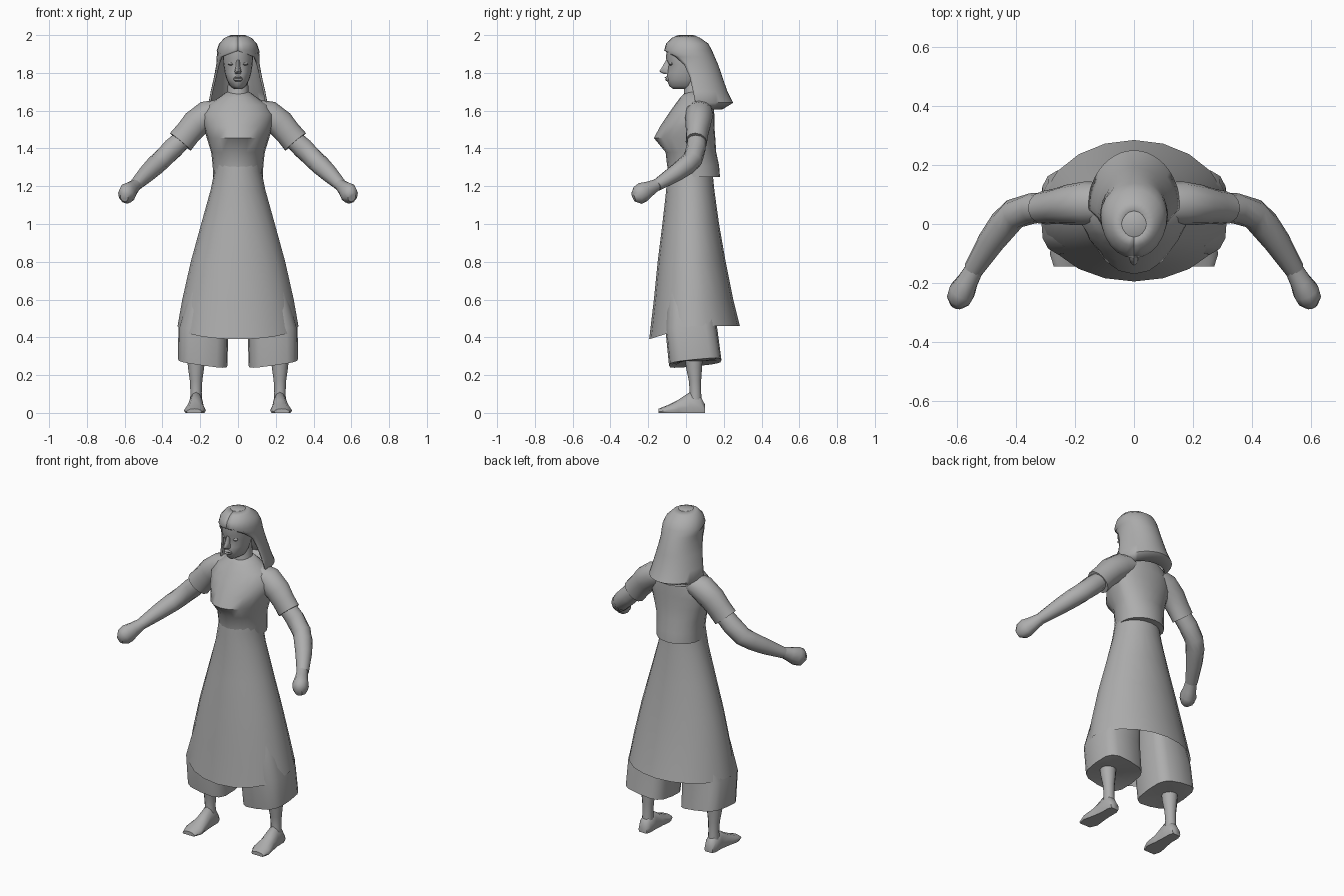
import bpy
import bmesh
from math import sin, cos, pi, copysign
from mathutils import Vector

default_cube = bpy.data.objects.get("Cube")
if default_cube:
    bpy.data.objects.remove(default_cube, do_unlink=True)

# One plain clay colour for the whole figure
clay = bpy.data.materials.new("clay grey")
clay.use_nodes = True
clay.diffuse_color = (0.42, 0.42, 0.42, 1)
clay.node_tree.nodes["Principled BSDF"].inputs["Base Color"].default_value = clay.diffuse_color


def loft(name, rings, closed=True, cap_start=True, cap_end=True, angle=50):
    """Skin a list of equally long point rings and shade the result."""
    bm = bmesh.new()
    rows = [[bm.verts.new(point) for point in ring] for ring in rings]
    count = len(rows[0])
    for lower, upper in zip(rows, rows[1:]):
        for i in range(count if closed else count - 1):
            j = (i + 1) % count
            bm.faces.new((lower[i], lower[j], upper[j], upper[i]))
    if closed and cap_start:
        bm.faces.new(rows[0])
    if closed and cap_end:
        bm.faces.new(rows[-1])
    bmesh.ops.recalc_face_normals(bm, faces=bm.faces)
    mesh = bpy.data.meshes.new(name)
    bm.to_mesh(mesh)
    bm.free()
    mesh.materials.append(clay)
    obj = bpy.data.objects.new(name, mesh)
    bpy.context.collection.objects.link(obj)
    bpy.ops.object.select_all(action='DESELECT')
    obj.select_set(True)
    bpy.context.view_layer.objects.active = obj
    bpy.ops.object.shade_smooth_by_angle(angle=angle * pi / 180)
    return obj


def level_ring(z, front, back, half_width, middle=None, center=0, sides=16, power=1):
    """Horizontal ring with separate front and back depth; power < 1 is boxier."""
    if middle is None:
        middle = (front + back) / 2
    points = []
    for i in range(sides):
        a = 2 * pi * i / sides
        c = copysign(abs(cos(a)) ** power, cos(a))
        s = copysign(abs(sin(a)) ** power, sin(a))
        depth = back - middle if s > 0 else middle - front
        points.append(Vector((center + half_width * c, middle + depth * s, z)))
    return points


def tube_rings(path, sides=12):
    """Rings square to a path of (x, y, z, height radius, side radius)."""
    centers = [Vector(p[:3]) for p in path]
    rings = []
    for i, p in enumerate(path):
        along = (centers[min(i + 1, len(path) - 1)] - centers[max(i - 1, 0)]).normalized()
        side = along.cross(Vector((0, 0, 1))).normalized()
        up = side.cross(along)
        angles = [2 * pi * k / sides for k in range(sides)]
        rings.append([centers[i] + up * p[3] * cos(a) + side * p[4] * sin(a) for a in angles])
    return rings


def pair(name, rings, **options):
    """Build a part on the left and its mirror on the right."""
    loft("left_" + name, rings, **options)
    flipped = [[Vector((-p.x, p.y, p.z)) for p in ring] for ring in rings]
    loft("right_" + name, flipped, **options)


# Long skirt, with the hem dipping at the front
skirt = [level_ring(*row, middle=0.03, sides=20) for row in (
    (1.4, -0.09, 0.13, 0.12), (1.28, -0.1, 0.14, 0.125), (1.18, -0.105, 0.15, 0.145),
    (1, -0.125, 0.175, 0.195), (0.8, -0.15, 0.21, 0.25), (0.6, -0.17, 0.25, 0.295),
    (0.46, -0.195, 0.285, 0.32))]
for point in skirt[-1]:
    if point.y < 0.03:
        point.z -= 0.07 * (0.03 - point.y) / 0.225
loft("skirt", skirt, cap_end=False)

# Bodice with bust and a loose lower back edge
loft("bodice", [level_ring(*row, middle=0.06, sides=20) for row in (
    (1.25, -0.085, 0.18, 0.132), (1.31, -0.1, 0.175, 0.134), (1.38, -0.108, 0.16, 0.142),
    (1.455, -0.17, 0.155, 0.165), (1.52, -0.135, 0.15, 0.185), (1.58, -0.095, 0.15, 0.195),
    (1.63, -0.06, 0.145, 0.16), (1.67, -0.03, 0.13, 0.1), (1.7, 0, 0.1, 0.06))])

# Short sleeves
pair("sleeve", tube_rings((
    (0.1, 0.07, 1.6, 0.06, 0.07), (0.16, 0.07, 1.58, 0.075, 0.075),
    (0.225, 0.065, 1.53, 0.075, 0.068), (0.265, 0.06, 1.483, 0.07, 0.06),
    (0.305, 0.055, 1.435, 0.072, 0.057))))

# Bare forearms ending in closed hands
pair("arm", tube_rings((
    (0.28, 0.058, 1.46, 0.05, 0.05), (0.345, 0.053, 1.4, 0.056, 0.052),
    (0.405, 0.035, 1.34, 0.054, 0.052), (0.44, 0, 1.308, 0.052, 0.052),
    (0.485, -0.06, 1.265, 0.046, 0.046), (0.545, -0.155, 1.205, 0.032, 0.034))))
pair("hand", tube_rings((
    (0.54, -0.15, 1.21, 0.03, 0.032), (0.565, -0.195, 1.185, 0.042, 0.037),
    (0.583, -0.228, 1.168, 0.054, 0.046), (0.595, -0.255, 1.152, 0.05, 0.042),
    (0.602, -0.278, 1.142, 0.026, 0.022)), sides=10))

# Wide trousers with a slanted cuff
trousers = [level_ring(*row, sides=16, power=0.6) for row in (
    (0.64, -0.1, 0.15, 0.11, 0.03, 0.15), (0.45, -0.11, 0.165, 0.133, 0.03, 0.183),
    (0.265, -0.09, 0.188, 0.13, 0.05, 0.187), (0.275, -0.01, 0.1, 0.05, 0.04, 0.215))]
for point in trousers[2]:
    point.z += 0.14 * (point.x - 0.187) + 0.1 * (point.y - 0.05)
pair("trouser_leg", trousers)

# Shins and bare feet
pair("shin", [level_ring(*row, center=0.222, sides=12) for row in (
    (0.05, 0.015, 0.085, 0.032), (0.11, 0.02, 0.08, 0.03), (0.17, 0.015, 0.08, 0.033),
    (0.24, 0, 0.085, 0.043), (0.34, -0.01, 0.09, 0.05))])
foot = []
for y, center, half_width, height in (
        (0.1, 0.222, 0.028, 0.045), (0.075, 0.222, 0.038, 0.09), (0.02, 0.222, 0.038, 0.11),
        (-0.04, 0.225, 0.046, 0.07), (-0.1, 0.228, 0.058, 0.04), (-0.145, 0.232, 0.04, 0.022)):
    angles = [2 * pi * i / 12 for i in range(12)]
    foot.append([Vector((center + half_width * cos(a), y, max(0, height * (0.3 + 0.7 * sin(a)))))
                 for a in angles])
pair("foot", foot)

# Neck and head
loft("neck", [level_ring(z, 0.045 - r, 0.045 + r, r) for z, r in (
    (1.62, 0.075), (1.69, 0.056), (1.79, 0.052))])
loft("head", [level_ring(*row, middle=0, sides=20) for row in (
    (1.716, -0.07, 0.02, 0.022), (1.73, -0.088, 0.04, 0.042), (1.765, -0.102, 0.06, 0.06),
    (1.8, -0.1, 0.08, 0.07), (1.845, -0.092, 0.1, 0.077), (1.875, -0.107, 0.11, 0.08),
    (1.94, -0.1, 0.1, 0.08))])

# Facial features
loft("nose", [level_ring(*row, sides=8) for row in (
    (1.793, -0.115, -0.07, 0.015), (1.808, -0.142, -0.07, 0.018),
    (1.83, -0.127, -0.07, 0.012), (1.868, -0.106, -0.07, 0.01))])
loft("lips", [level_ring(*row, sides=10) for row in (
    (1.755, -0.1, -0.07, 0.018), (1.763, -0.114, -0.07, 0.024), (1.769, -0.107, -0.07, 0.026),
    (1.775, -0.115, -0.07, 0.022), (1.783, -0.102, -0.07, 0.015))])
pair("eye", [level_ring(z, -0.078 - r, -0.078 + r, 1.6 * r, center=0.036, sides=8)
             for z, r in ((1.838, 0.004), (1.846, 0.011), (1.856, 0.008))])

# Head veil, open around the face and flaring over the back
veil_rows = []
for z, middle, front, back, half_width, opening in (
        (1.999, 0, -0.045, 0.045, 0.04, pi), (1.985, 0, -0.075, 0.075, 0.072, pi),
        (1.955, 0.02, -0.105, 0.118, 0.1, pi), (1.918, 0.03, -0.116, 0.138, 0.113, pi),
        (1.885, 0.03, -0.1, 0.152, 0.115, 2.3), (1.845, 0.03, -0.08, 0.17, 0.115, 1.95),
        (1.78, 0.04, -0.05, 0.192, 0.127, 1.8), (1.7, 0.05, -0.02, 0.22, 0.145, 1.75),
        (1.642, 0.06, 0, 0.25, 0.156, 1.75), (1.605, 0.07, 0.02, 0.19, 0.13, 1.55)):
    row = []
    for i in range(25):
        a = opening * (i / 12 - 1)
        depth = back - middle if cos(a) > 0 else middle - front
        row.append(Vector((half_width * sin(a), middle + depth * cos(a), z)))
    veil_rows.append(row)
veil = loft("veil", veil_rows, closed=False, angle=60)
shell = veil.modifiers.new("cloth thickness", 'SOLIDIFY')
shell.thickness = 0.01
shell.offset = -1
loft("veil_crown", [level_ring(z, -r, r, r) for z, r in ((1.985, 0.06), (2, 0.04))])
